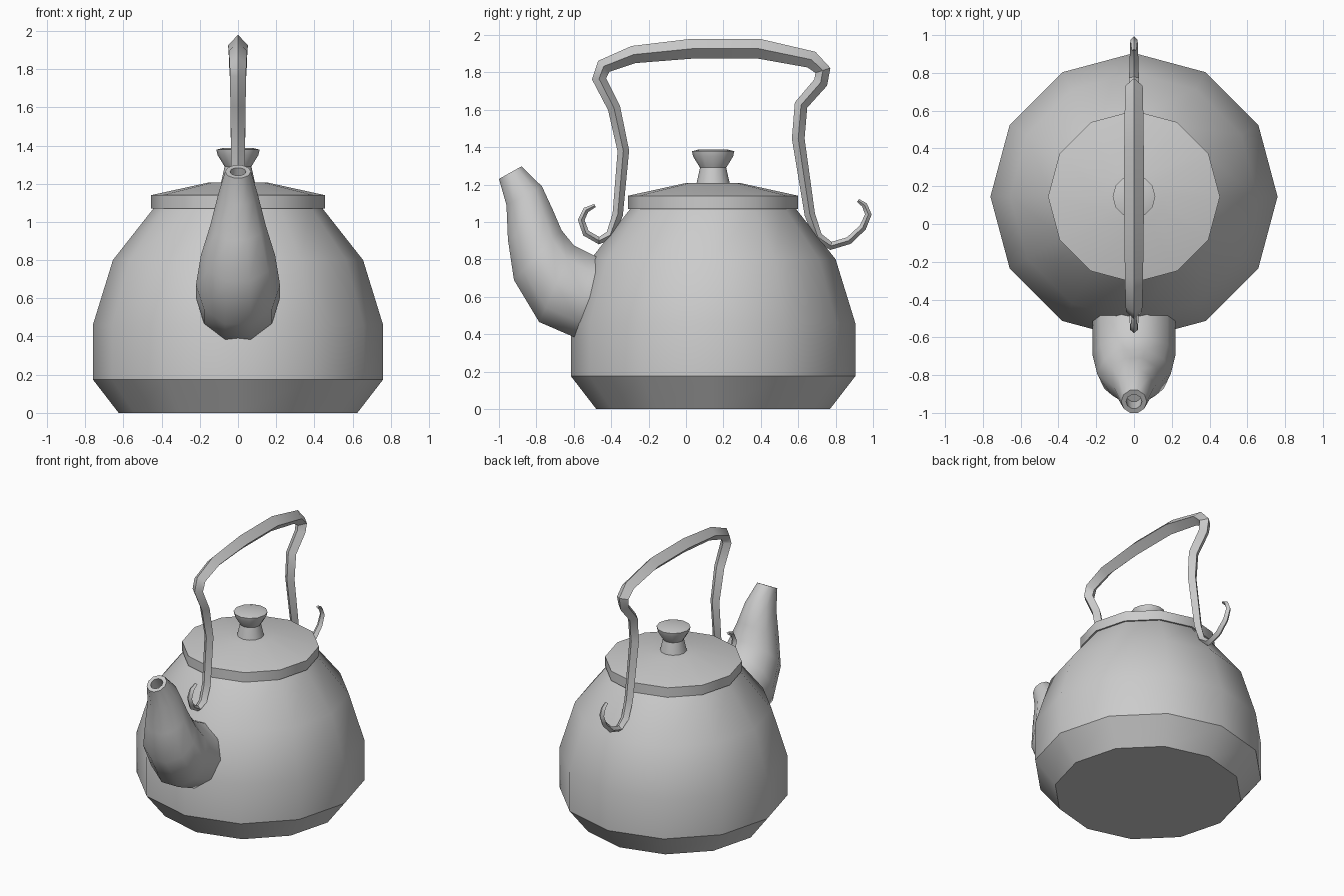
import bpy, bmesh
from math import sin, cos, pi, radians
from mathutils import Vector

CENTRE = Vector((0, 0.145, 0))


def loft(name, rings, smooth_angle):
    """Skin a list of equal-sized vertex rings and cap both ends."""
    bm = bmesh.new()
    rows = [[bm.verts.new(p) for p in ring] for ring in rings]
    n = len(rows[0])
    for a, b in zip(rows, rows[1:]):
        for i in range(n):
            j = (i + 1) % n
            bm.faces.new((a[i], a[j], b[j], b[i]))
    bm.faces.new(rows[0][::-1])
    bm.faces.new(rows[-1])
    bmesh.ops.recalc_face_normals(bm, faces=bm.faces[:])
    mesh = bpy.data.meshes.new(name)
    bm.to_mesh(mesh)
    bm.free()
    obj = bpy.data.objects.new(name, mesh)
    bpy.context.collection.objects.link(obj)
    bpy.ops.object.select_all(action='DESELECT')
    obj.select_set(True)
    bpy.context.view_layer.objects.active = obj
    bpy.ops.object.shade_smooth_by_angle(angle=radians(smooth_angle))
    return obj


def ring(centre, u, v, n):
    return [centre + u * cos(2 * pi * i / n) + v * sin(2 * pi * i / n) for i in range(n)]


def turned(name, profile, n=12):
    """Solid of revolution from (radius, height) pairs."""
    return loft(name, [ring(CENTRE + Vector((0, 0, z)), Vector((r, 0, 0)), Vector((0, r, 0)), n)
                       for r, z in profile], 35)


# Body, lid and knob
turned("body", [(0.625, 0), (0.76, 0.175), (0.76, 0.46), (0.655, 0.80), (0.435, 1.08)])
turned("lid", [(0.455, 1.07), (0.455, 1.14), (0.15, 1.207)])
turned("lid_knob", [(0.092, 1.19), (0.088, 1.21), (0.07, 1.29), (0.107, 1.35),
                    (0.113, 1.378), (0.075, 1.388)])

# Spout: (lower y, lower z, upper y, upper z, half width) per section
sections = [(-0.45, 0.39, -0.38, 0.78, 0.215), (-0.60, 0.385, -0.49, 0.82, 0.22),
            (-0.785, 0.465, -0.60, 0.875, 0.22), (-0.92, 0.69, -0.665, 0.955, 0.195),
            (-0.952, 0.905, -0.71, 1.06, 0.145), (-0.96, 1.09, -0.77, 1.19, 0.105),
            (-1.0, 1.23, -0.88, 1.297, 0.068),
            # rim and inside of the mouth
            (-0.976, 1.243, -0.904, 1.283, 0.042), (-0.94, 1.14, -0.85, 1.19, 0.045)]
spout_rings = []
for y0, z0, y1, z1, w in sections:
    low, high = Vector((0, y0, z0)), Vector((0, y1, z1))
    # ten sides with flat top and bottom, so stretch to meet the outline
    spout_rings.append(ring((low + high) / 2, Vector((w, 0, 0)),
                            (high - low) / 2 / cos(pi / 10), 10))
loft("spout", spout_rings, 50)

# Handle: diamond bar swept along a path of (y, z, half thickness, half width)
path = [(-0.487, 1.088, 0.009, 0.012), (-0.535, 1.064, 0.016, 0.018), (-0.56, 1.01, 0.018, 0.02),
        (-0.535, 0.94, 0.019, 0.022), (-0.465, 0.90, 0.02, 0.025), (-0.405, 0.93, 0.025, 0.03),
        (-0.365, 1.04, 0.028, 0.034), (-0.335, 1.38, 0.031, 0.036), (-0.385, 1.61, 0.034, 0.04),
        (-0.465, 1.765, 0.038, 0.042), (-0.44, 1.832, 0.042, 0.044), (-0.28, 1.895, 0.047, 0.048),
        (0.03, 1.926, 0.053, 0.052), (0.39, 1.926, 0.053, 0.052), (0.67, 1.868, 0.047, 0.048),
        (0.732, 1.81, 0.042, 0.046), (0.72, 1.745, 0.038, 0.042), (0.615, 1.625, 0.036, 0.04),
        (0.60, 1.445, 0.034, 0.038), (0.662, 1.04, 0.028, 0.034), (0.705, 0.92, 0.025, 0.03),
        (0.775, 0.872, 0.022, 0.026), (0.87, 0.90, 0.02, 0.023), (0.945, 0.97, 0.019, 0.021),
        (0.975, 1.04, 0.018, 0.019), (0.955, 1.09, 0.015, 0.017), (0.92, 1.115, 0.009, 0.012)]
points = [Vector((0, y, z)) for y, z, t, w in path]
handle_rings = []
for i, (p, (y, z, t, w)) in enumerate(zip(points, path)):
    before = (p - points[max(i - 1, 0)]).normalized()
    after = (points[min(i + 1, len(points) - 1)] - p).normalized()
    d = (before + after).normalized()
    handle_rings.append(ring(p, Vector((w, 0, 0)), Vector((0, -d.z, d.y)) * t, 4))
loft("handle", handle_rings, 40)
